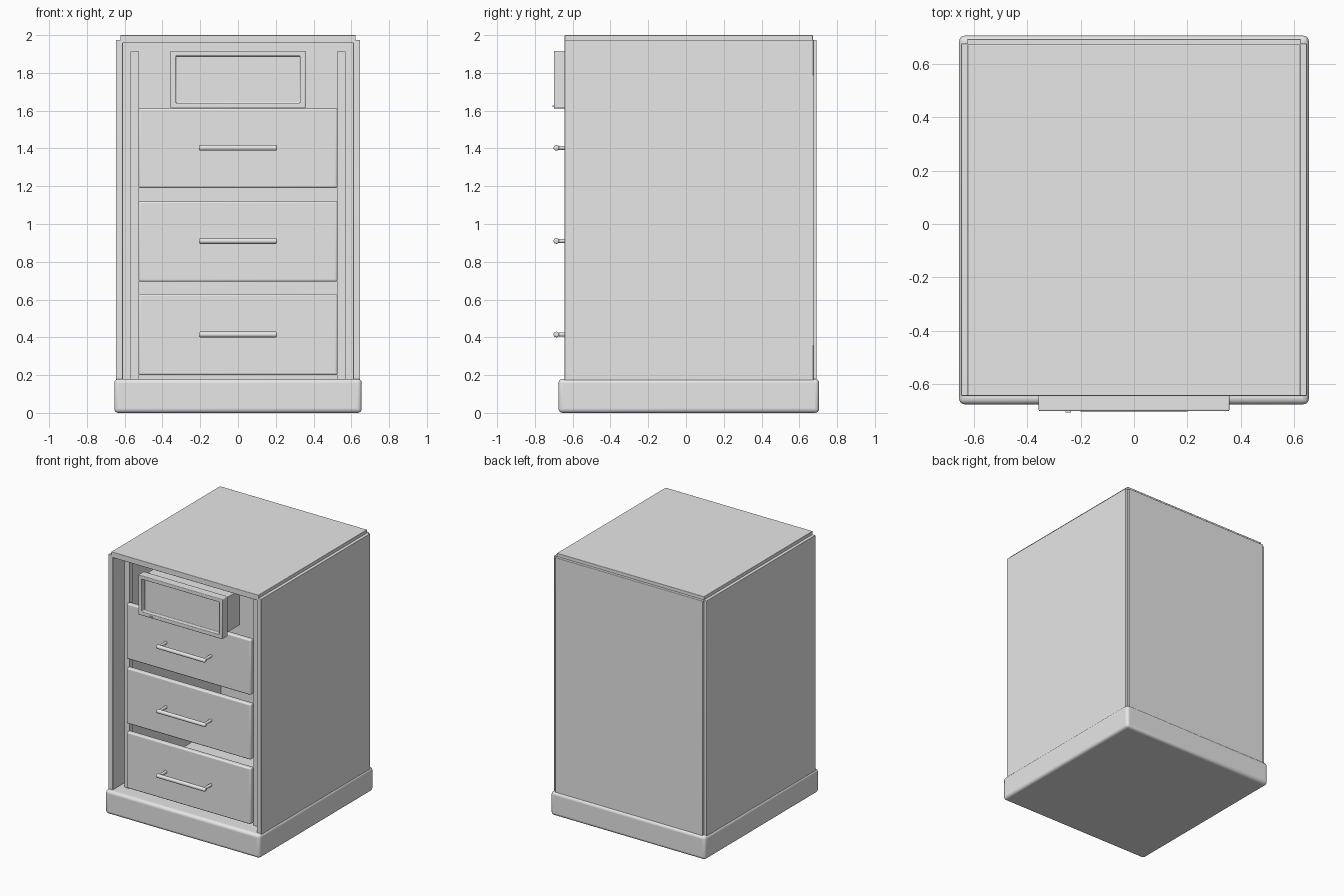
import bpy
import bmesh
import math
from mathutils import Vector

cube = bpy.data.objects.get("Cube")
if cube:
    bpy.data.objects.remove(cube, do_unlink=True)

# One plain grey paint for the whole cabinet
GREY = (0.8, 0.8, 0.8, 1.0)
paint = bpy.data.materials.new("light_grey")
paint.use_nodes = True
paint.diffuse_color = GREY
paint.node_tree.nodes["Principled BSDF"].inputs["Base Color"].default_value = GREY


def finish(name, bm, bevel=0.0, segments=3):
    bmesh.ops.recalc_face_normals(bm, faces=bm.faces)
    mesh = bpy.data.meshes.new(name)
    bm.to_mesh(mesh)
    bm.free()
    mesh.materials.append(paint)
    ob = bpy.data.objects.new(name, mesh)
    bpy.context.collection.objects.link(ob)
    if bevel:
        mod = ob.modifiers.new("rounded_edges", "BEVEL")
        mod.width = bevel
        mod.segments = segments
    bpy.ops.object.select_all(action="DESELECT")
    ob.select_set(True)
    bpy.context.view_layer.objects.active = ob
    bpy.ops.object.shade_smooth_by_angle(angle=math.radians(35))
    return ob


def box_mesh(x, y, z):
    """Box between the given (low, high) pairs."""
    bm = bmesh.new()
    bmesh.ops.create_cube(bm, size=1)
    for v in bm.verts:
        v.co = Vector([(lo + hi) / 2 + c * (hi - lo)
                       for c, (lo, hi) in zip(v.co, (x, y, z))])
    return bm


def box(name, x, y, z, bevel=0.0, segments=3):
    return finish(name, box_mesh(x, y, z), bevel, segments)


def rod(name, start, end, radius, bevel=0.0):
    start, end = Vector(start), Vector(end)
    axis = end - start
    bm = bmesh.new()
    bmesh.ops.create_cone(bm, cap_ends=True, segments=20, radius1=radius,
                          radius2=radius, depth=axis.length)
    turn = axis.to_track_quat("Z", "Y").to_matrix()
    for v in bm.verts:
        v.co = turn @ v.co + (start + end) / 2
    ob = finish(name, bm, bevel)
    if bevel:
        ob.modifiers["rounded_edges"].limit_method = "ANGLE"
    return ob


# Carcass: plinth, top, back and mirrored sides with inner rails
FRONT, BACK = -0.643, 0.675
box("plinth", (-0.655, 0.655), (-0.675, 0.705), (0, 0.18), 0.022, 4)
box("top_panel", (-0.623, 0.623), (FRONT, 0.672), (1.957, 2.0), 0.003)
box("back_panel", (-0.625, 0.625), (0.668, 0.692), (0.17, 1.975), 0.004)
for side, s in (("right", -1), ("left", 1)):
    box(side + "_side_panel", sorted((s * 0.61, s * 0.647)), (FRONT, BACK),
        (0.17, 1.975), 0.003)
    box(side + "_rail", sorted((s * 0.525, s * 0.568)), (-0.56, -0.525),
        (0.17, 1.912))

# Drawer fronts, each with a bar handle on two posts
drawers = (("lower", 0.2, 0.63, 0.415), ("middle", 0.695, 1.12, 0.91),
           ("upper", 1.19, 1.613, 1.403))
for label, low, high, grip in drawers:
    box(label + "_drawer_front", (-0.527, 0.527), (-0.6, -0.56),
        (low, high), 0.01)
    rod(label + "_handle_bar", (-0.207, -0.686, grip), (0.207, -0.686, grip),
        0.015, 0.008)
    for side, s in (("right", -1), ("left", 1)):
        rod(label + "_handle_post_" + side, (s * 0.19, -0.686, grip),
            (s * 0.19, -0.595, grip), 0.011)

# Display unit: bezel with a sunken screen, housing behind, indicator light
bm = box_mesh((-0.357, 0.357), (-0.7, -0.632), (1.612, 1.917))
bm.normal_update()
face = min(bm.faces, key=lambda f: f.calc_center_median().y)
bmesh.ops.inset_region(bm, faces=[face], thickness=0.04)
rim = bmesh.ops.extrude_discrete_faces(bm, faces=[face])["faces"]
bmesh.ops.translate(bm, verts=rim[0].verts, vec=(0, 0.04, 0))
bezel = finish("display_bezel", bm, 0.005)
bezel.modifiers["rounded_edges"].limit_method = "ANGLE"
box("display_housing", (-0.343, 0.343), (-0.64, -0.465), (1.63, 1.9), 0.003)
box("indicator_light", (-0.256, -0.236), (-0.706, -0.695), (1.62, 1.628))
